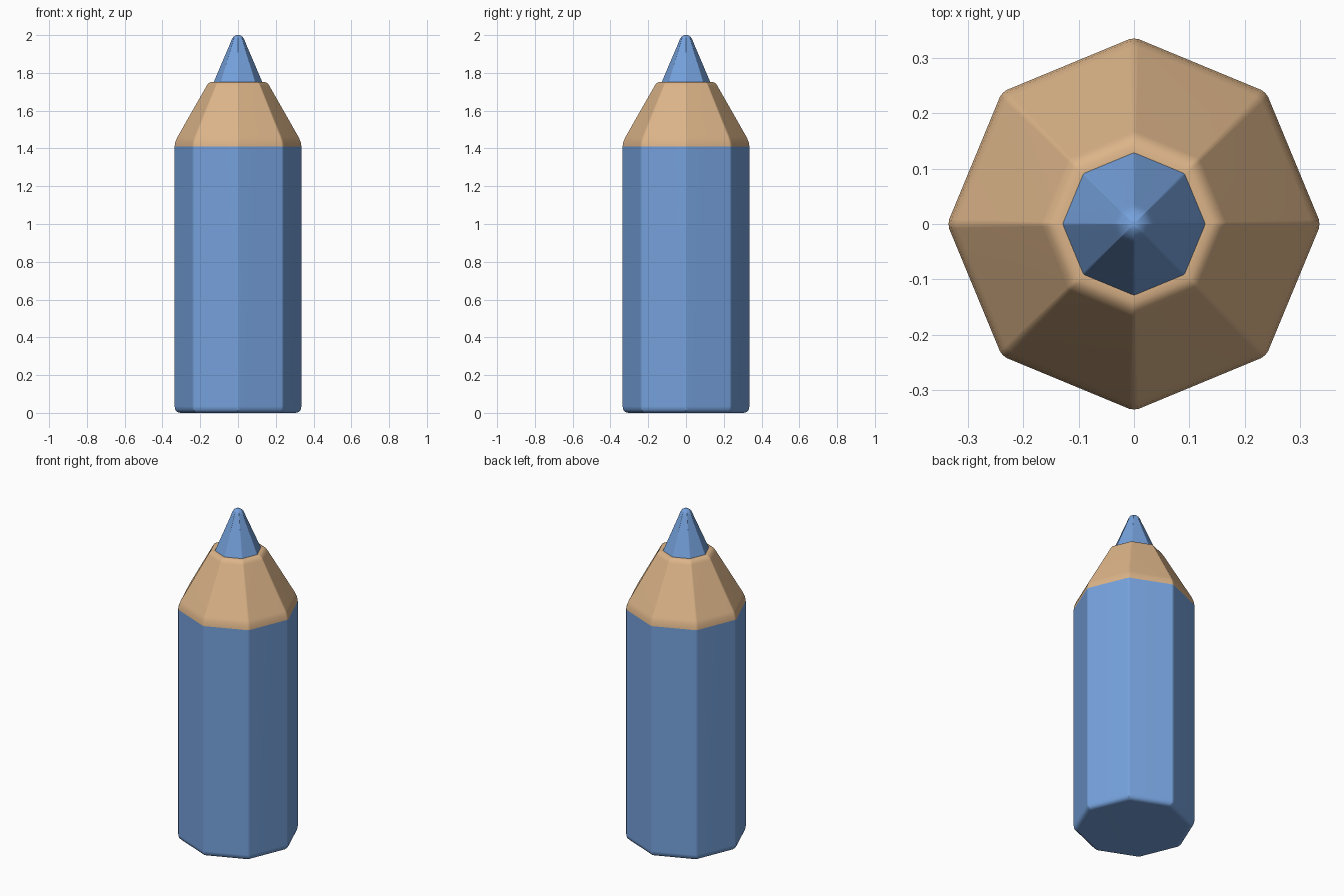
import bpy, bmesh, math

if "Cube" in bpy.data.objects:
    bpy.data.objects.remove(bpy.data.objects["Cube"])


def material(name, rgb):
    m = bpy.data.materials.new(name)
    m.diffuse_color = (*rgb, 1)
    m.use_nodes = True
    m.node_tree.nodes["Principled BSDF"].inputs["Base Color"].default_value = m.diffuse_color
    return m


def octagon(bm, r, z):
    """Octagon ring with slightly rounded corners; corners lie on the axes and diagonals."""
    corners = [(r * math.cos(i * math.pi / 4), r * math.sin(i * math.pi / 4)) for i in range(8)]
    ring = []
    for i, (x, y) in enumerate(corners):
        for (nx, ny), t in ((corners[i - 1], 0.035), ((0, 0), 0.007), (corners[(i + 1) % 8], 0.035)):
            ring.append(bm.verts.new((x + (nx - x) * t, y + (ny - y) * t, z)))
    return ring


def loft(name, profile, mat, cap_bottom=False, cap_top=False):
    bm = bmesh.new()
    rings = [octagon(bm, r, z) for r, z in profile]
    for a, b in zip(rings, rings[1:]):
        n = len(a)
        for i in range(n):
            j = (i + 1) % n
            bm.faces.new((a[i], a[j], b[j], b[i]))
    if cap_bottom:
        bm.faces.new(rings[0][::-1])
    if cap_top:
        bm.faces.new(rings[-1])
    mesh = bpy.data.meshes.new(name)
    bm.to_mesh(mesh)
    bm.free()
    mesh.materials.append(mat)
    ob = bpy.data.objects.new(name, mesh)
    bpy.context.collection.objects.link(ob)
    bpy.context.view_layer.objects.active = ob
    ob.select_set(True)
    bpy.ops.object.shade_smooth_by_angle(angle=math.radians(35))
    ob.select_set(False)
    mod = ob.modifiers.new("weighted", 'WEIGHTED_NORMAL')
    mod.keep_sharp = True
    return ob


blue = material("blue_paint", (0.18, 0.36, 0.72))
wood = material("bare_wood", (0.72, 0.46, 0.25))

# Painted shaft with a softened bottom edge
loft("painted_shaft", [(0.305, 0), (0.322, 0.004), (0.334, 0.015), (0.338, 0.035), (0.338, 1.41)],
     blue, cap_bottom=True)

# Sharpened wooden cone with soft shoulder and lip
loft("wood_cone", [(0.338, 1.41), (0.334, 1.435), (0.323, 1.46), (0.168, 1.73),
                   (0.158, 1.745), (0.143, 1.752), (0.128, 1.752)], wood)

# Coloured lead with a rounded tip
loft("lead_tip", [(0.13, 1.75), (0.04, 1.96), (0.034, 1.977), (0.025, 1.99), (0.013, 1.998), (0.003, 2.0)],
     blue, cap_top=True)
